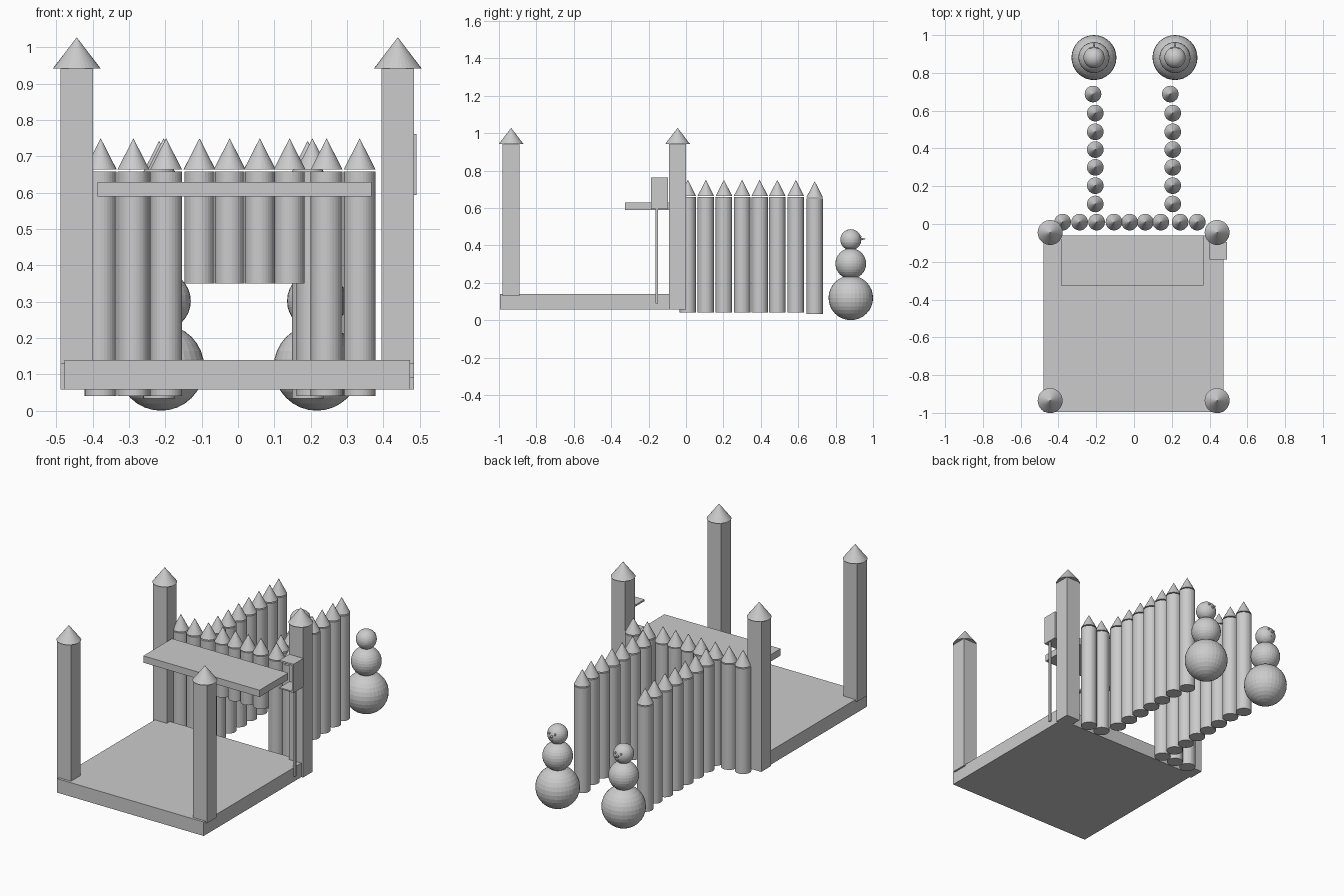
import bpy, bmesh, math
from mathutils import Matrix

if "Cube" in bpy.data.objects:
    bpy.data.objects.remove(bpy.data.objects["Cube"])

grey = bpy.data.materials.new("plain_grey")
grey.diffuse_color = (0.6, 0.6, 0.6, 1)
grey.use_nodes = True
grey.node_tree.nodes["Principled BSDF"].inputs["Base Color"].default_value = grey.diffuse_color


def finish(name, bm):
    me = bpy.data.meshes.new(name)
    bm.to_mesh(me)
    bm.free()
    me.materials.append(grey)
    ob = bpy.data.objects.new(name, me)
    bpy.context.collection.objects.link(ob)
    return ob


def box(name, x0, x1, y0, y1, z0, z1):
    bm = bmesh.new()
    m = Matrix.Translation(((x0 + x1) / 2, (y0 + y1) / 2, (z0 + z1) / 2))
    m = m @ Matrix.Diagonal((x1 - x0, y1 - y0, z1 - z0, 1))
    bmesh.ops.create_cube(bm, size=1, matrix=m)
    return finish(name, bm)


def cone(name, x, y, z0, z1, r0, r1=0.0, segs=32):
    bm = bmesh.new()
    bmesh.ops.create_cone(bm, cap_ends=True, segments=segs, radius1=r0, radius2=r1,
                          depth=z1 - z0, matrix=Matrix.Translation((x, y, (z0 + z1) / 2)))
    bmesh.ops.remove_doubles(bm, verts=bm.verts, dist=1e-6)
    return finish(name, bm)


def ball(name, x, y, z, r, u=32, v=16):
    bm = bmesh.new()
    bmesh.ops.create_uvsphere(bm, u_segments=u, v_segments=v, radius=r,
                              matrix=Matrix.Translation((x, y, z)))
    return finish(name, bm)


def log(x, y, z0, drop=0.0, r=0.044):
    cone("log", x, y, z0, 0.658 - drop, r, r)
    cone("log_point", x, y, 0.664 - drop, 0.75 - drop, 0.044)


# floor and inner walkway
box("floor", -0.478, 0.474, -0.995, -0.06, 0.058, 0.14)
box("walkway", -0.387, 0.368, -0.326, -0.06, 0.59, 0.63)

# four corner towers with pointed roofs
for x in (-0.444, 0.440):
    for y, z0 in ((-0.935, 0.13), (-0.045, 0.058)):
        box("tower", x - 0.045, x + 0.045, y - 0.045, y + 0.045, z0, 0.942)
        cone("tower_roof", x, y, 0.942, 1.028, 0.066)

# back palisade with a gate opening under the short logs
for x in (-0.378, -0.288, -0.198, 0.244, 0.335):
    log(x, 0.01, 0.04)
for x in (-0.106, -0.023, 0.06, 0.142):
    log(x, 0.01, 0.35, r=0.041)

# two palisade rows leading outwards
for s in (-1, 1):
    for y in (0.106, 0.203, 0.3, 0.394, 0.488, 0.587):
        log(s * 0.205, y, 0.04)
log(-0.217, 0.688, 0.034, 0.007)
log(0.192, 0.688, 0.034, 0.007)

# open lamp box on a thin pole beside the back right tower
box("lamp_top", 0.40, 0.492, -0.187, -0.096, 0.752, 0.762)
box("lamp_bottom", 0.40, 0.492, -0.187, -0.096, 0.594, 0.602)
box("lamp_side", 0.482, 0.492, -0.187, -0.096, 0.598, 0.758)
box("lamp_pole", 0.471, 0.484, -0.162, -0.149, 0.09, 0.598)

# snow figures looking outwards
for x in (-0.212, 0.217):
    y = 0.881
    ball("snow_base", x, y, 0.119, 0.119)
    ball("snow_middle", x, y, 0.302, 0.082)
    ball("snow_head", x, y, 0.430, 0.056)
    nose = cone("snow_nose", 0, 0, -0.015, 0.015, 0.008, segs=16)
    nose.location = (x, y + 0.067, 0.434)
    nose.rotation_euler = (-math.pi / 2, 0, 0)
    for s in (-1, 1):
        ball("snow_eye", x + s * 0.018, y + 0.051, 0.448, 0.006, 12, 8)
    for i in range(-2, 3):
        ball("snow_mouth", x + i * 0.009, y + 0.05 - abs(i) * 0.002,
             0.412 + i * i * 0.002, 0.004, 12, 8)
